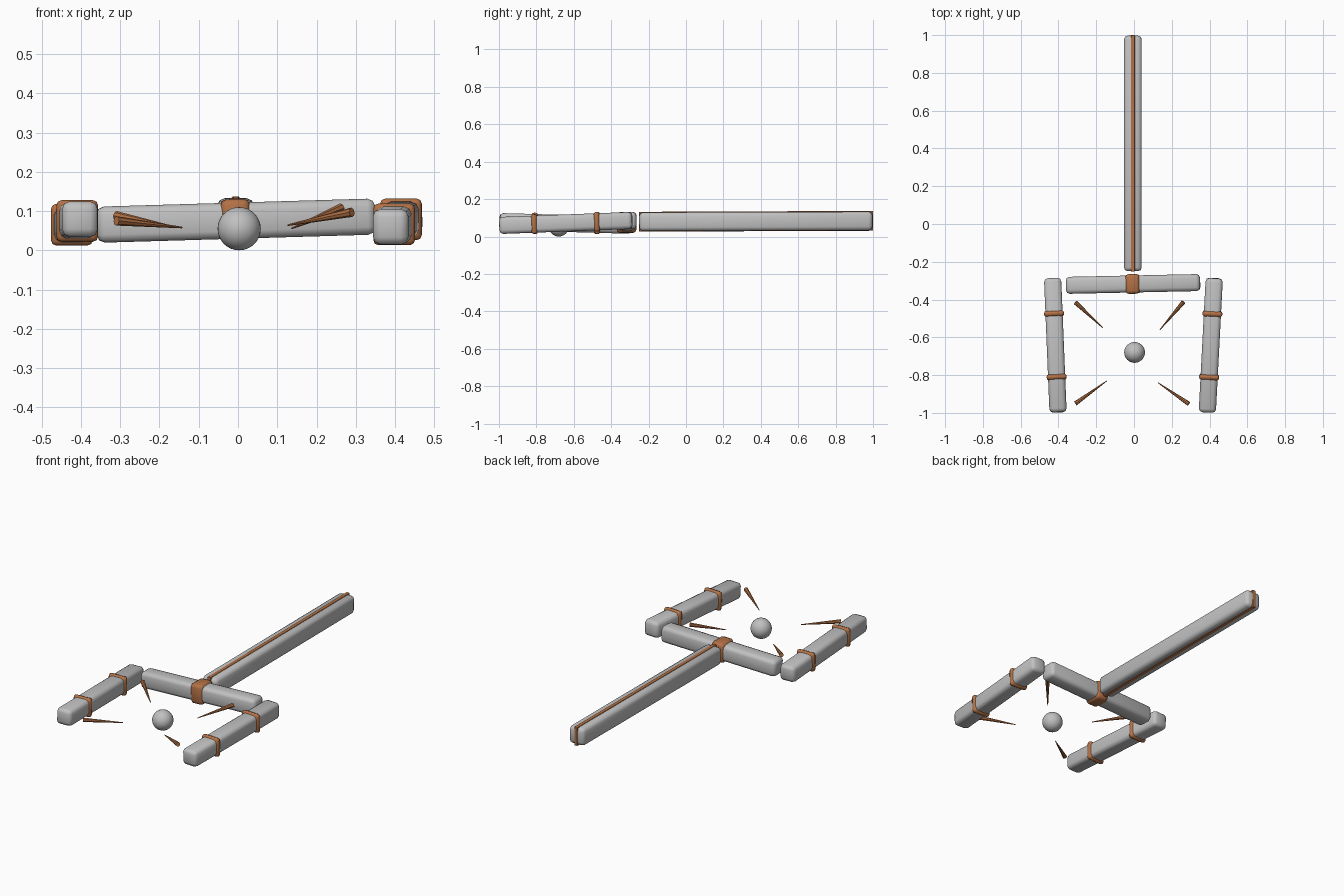
import bpy, bmesh, math
from mathutils import Vector

if "Cube" in bpy.data.objects:
    bpy.data.objects.remove(bpy.data.objects["Cube"])


def material(name, rgb):
    m = bpy.data.materials.new(name)
    m.diffuse_color = (*rgb, 1)
    m.use_nodes = True
    m.node_tree.nodes["Principled BSDF"].inputs["Base Color"].default_value = m.diffuse_color
    return m


grey = material("pale grey", (0.53, 0.53, 0.53))
brown = material("copper brown", (0.45, 0.165, 0.06))


def finish(bm, name, mat, smooth=True):
    me = bpy.data.meshes.new(name)
    bmesh.ops.recalc_face_normals(bm, faces=bm.faces)
    bm.to_mesh(me)
    bm.free()
    me.materials.append(mat)
    for p in me.polygons:
        p.use_smooth = smooth
    ob = bpy.data.objects.new(name, me)
    bpy.context.collection.objects.link(ob)
    return ob


def bar(name, a, b, width, height, mat, chamfer=0.02, smooth=True):
    """Chamfered beam running from a to b."""
    a, b = Vector(a), Vector(b)
    d = b - a
    bm = bmesh.new()
    bmesh.ops.create_cube(bm, size=1)
    bmesh.ops.scale(bm, vec=(width, d.length, height), verts=bm.verts)
    if chamfer:
        bmesh.ops.bevel(bm, geom=bm.edges[:], offset=chamfer, segments=2,
                        profile=0.5, affect='EDGES')
    ob = finish(bm, name, mat, smooth)
    # Keep the beam upright while pointing its length along d
    yaw = math.atan2(-d.x, d.y)
    pitch = math.atan2(d.z, math.hypot(d.x, d.y))
    ob.rotation_euler = (pitch, 0, yaw)
    ob.location = (a + b) / 2
    return ob


def stick(name, base, tip):
    """Slim pointed stick."""
    base, tip = Vector(base), Vector(tip)
    d = tip - base
    bm = bmesh.new()
    bmesh.ops.create_cone(bm, cap_ends=True, segments=8, radius1=0.012,
                          radius2=0.002, depth=d.length)
    ob = finish(bm, name, brown, False)
    ob.rotation_euler = d.to_track_quat('Z', 'Y').to_euler()
    ob.location = (base + tip) / 2


# Long handle with a thin inlay standing proud above, below and at the ends
bar("handle", (-0.006, -0.25, 0.079), (-0.006, 0.997, 0.083), 0.094, 0.1, grey)
bar("handle_inlay", (-0.006, -0.251, 0.079), (-0.006, 1.0, 0.084),
    0.02, 0.106, brown, 0.003, False)

# Crossbar, slightly tilted, with a central wrap
left, right = Vector((-0.36, -0.325, 0.065)), Vector((0.35, -0.31, 0.086))
bar("crossbar", left, right, 0.09, 0.092, grey)
bar("crossbar_wrap", left.lerp(right, 0.445), left.lerp(right, 0.55),
    0.104, 0.11, brown, 0.016)

# Side bars, each with two wraps
sides = {
    "left": (Vector((-0.402, -0.997, 0.08)), Vector((-0.431, -0.287, 0.06))),
    "right": (Vector((0.388, -0.997, 0.059)), Vector((0.425, -0.287, 0.086))),
}
for side, (front, back) in sides.items():
    bar(side + "_bar", front, back, 0.091, 0.091, grey)
    for i, y in enumerate((-0.81, -0.475)):
        t = (y - front.y) / (back.y - front.y)
        step = (back - front).normalized() * 0.015
        c = front.lerp(back, t)
        bar(f"{side}_wrap_{i}", c - step, c + step, 0.106, 0.106, brown, 0.013)

# Pointed sticks aimed at the ball
stick("stick_back_left", (-0.31, -0.415, 0.088), (-0.165, -0.55, 0.06))
stick("stick_back_right", (0.262, -0.413, 0.108), (0.137, -0.56, 0.056))
stick("stick_front_left", (-0.31, -0.95, 0.075), (-0.143, -0.83, 0.058))
stick("stick_front_right", (0.29, -0.952, 0.097), (0.127, -0.84, 0.064))

# Ball
bm = bmesh.new()
bmesh.ops.create_uvsphere(bm, u_segments=32, v_segments=16, radius=0.055)
ball = finish(bm, "ball", grey)
ball.location = (0.003, -0.68, 0.055)
